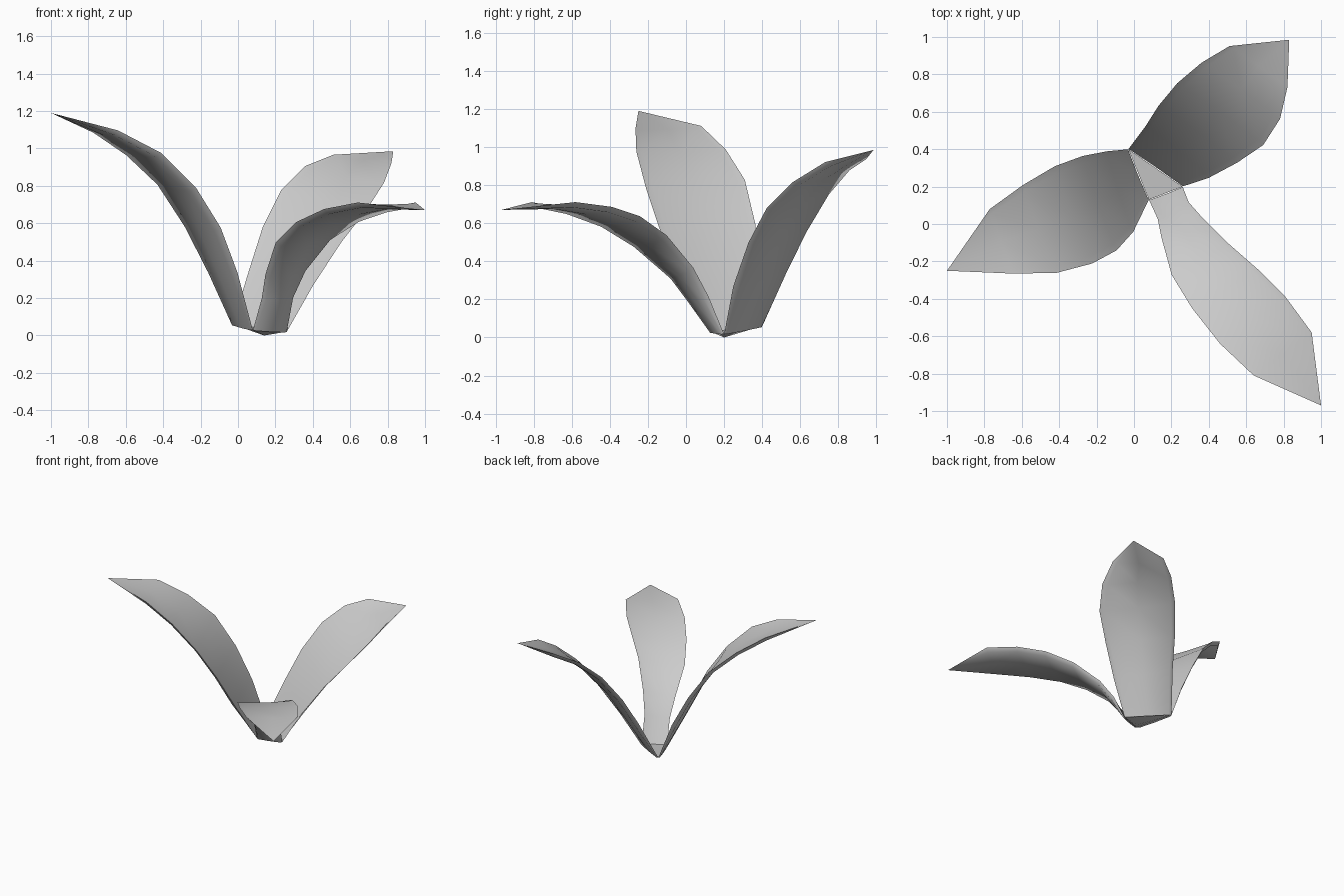
import bpy
import bmesh
from mathutils import Vector

if "Cube" in bpy.data.objects:
    bpy.data.objects.remove(bpy.data.objects["Cube"])

# Closed cross-section of a leaf: (fraction across, relative depth below the rim)
SECTION = [(0, 0.1), (0.07, 0.25), (0.5, 0.4), (0.93, 0.25), (1, 0.1),
           (0.94, 0.8), (0.5, 1.0), (0.06, 0.8)]


def make_object(name, verts, faces):
    mesh = bpy.data.meshes.new(name)
    mesh.from_pydata(verts, [], faces)
    bm = bmesh.new()
    bm.from_mesh(mesh)
    bmesh.ops.recalc_face_normals(bm, faces=bm.faces)
    bm.to_mesh(mesh)
    bm.free()
    ob = bpy.data.objects.new(name, mesh)
    bpy.context.collection.objects.link(ob)
    bpy.ops.object.select_all(action='DESELECT')
    ob.select_set(True)
    bpy.context.view_layer.objects.active = ob
    bpy.ops.object.shade_smooth_by_angle(angle=1.2)
    return ob


def leaf(name, edge_a, edge_b, tip, depth=0.04):
    """Loft a thin solid blade between two edge lines, closed by a pointed tip."""
    a = [Vector(p) for p in edge_a]
    b = [Vector(p) for p in edge_b]
    mids = [(p + q) / 2 for p, q in zip(a, b)] + [Vector(tip)]
    verts, faces = [], []
    n, k = len(a), len(SECTION)
    for i in range(n):
        along = mids[i + 1] - mids[max(i - 1, 0)]
        down = (b[i] - a[i]).cross(along).normalized()
        if down.z > 0:
            down = -down
        d = depth * (0.3 if i == 0 else 1.0)
        verts += [a[i].lerp(b[i], t) + down * d * s for t, s in SECTION]
    for i in range(n - 1):
        for j in range(k):
            p, q = i * k + j, i * k + (j + 1) % k
            faces.append((p, q, q + k, p + k))
    verts.append(Vector(tip))
    last = (n - 1) * k
    faces += [(last + j, last + (j + 1) % k, n * k) for j in range(k)]
    faces.append(tuple(range(k)))
    return make_object(name, verts, faces)


# Shared corners of the base
back, right, front = (-0.03, 0.40, 0.06), (0.26, 0.20, 0.02), (0.08, 0.13, 0.03)

leaf("left_leaf",
     [front, (0, -0.04, 0.34), (-0.09, -0.14, 0.58), (-0.22, -0.21, 0.79),
      (-0.41, -0.26, 0.98), (-0.64, -0.265, 1.10)],
     [back, (-0.14, 0.39, 0.35), (-0.27, 0.365, 0.60), (-0.42, 0.31, 0.83),
      (-0.59, 0.21, 0.99), (-0.77, 0.08, 1.115)],
     (-1, -0.25, 1.19))

leaf("back_leaf",
     [right, (0.40, 0.245, 0.27), (0.55, 0.325, 0.50), (0.69, 0.42, 0.68),
      (0.78, 0.56, 0.82), (0.82, 0.73, 0.925)],
     [back, (0.06, 0.52, 0.36), (0.13, 0.63, 0.58), (0.23, 0.75, 0.78),
      (0.36, 0.86, 0.91), (0.51, 0.95, 0.97)],
     (0.83, 0.985, 0.985))

leaf("front_leaf",
     [front, (0.125, 0.03, 0.20), (0.145, -0.07, 0.33), (0.20, -0.27, 0.50),
      (0.31, -0.45, 0.61), (0.46, -0.64, 0.68), (0.64, -0.81, 0.715)],
     [right, (0.29, 0.12, 0.22), (0.36, 0.04, 0.37), (0.50, -0.10, 0.54),
      (0.66, -0.24, 0.64), (0.81, -0.39, 0.69), (0.95, -0.58, 0.715)],
     (1, -0.97, 0.67))

# Small shallow base joining the three leaves
make_object("leaf_base", [back, right, front, (0.14, 0.20, 0.0), (0.12, 0.22, 0.03)],
            [(0, 3, 1), (1, 3, 2), (2, 3, 0), (0, 1, 4), (1, 2, 4), (2, 0, 4)])
